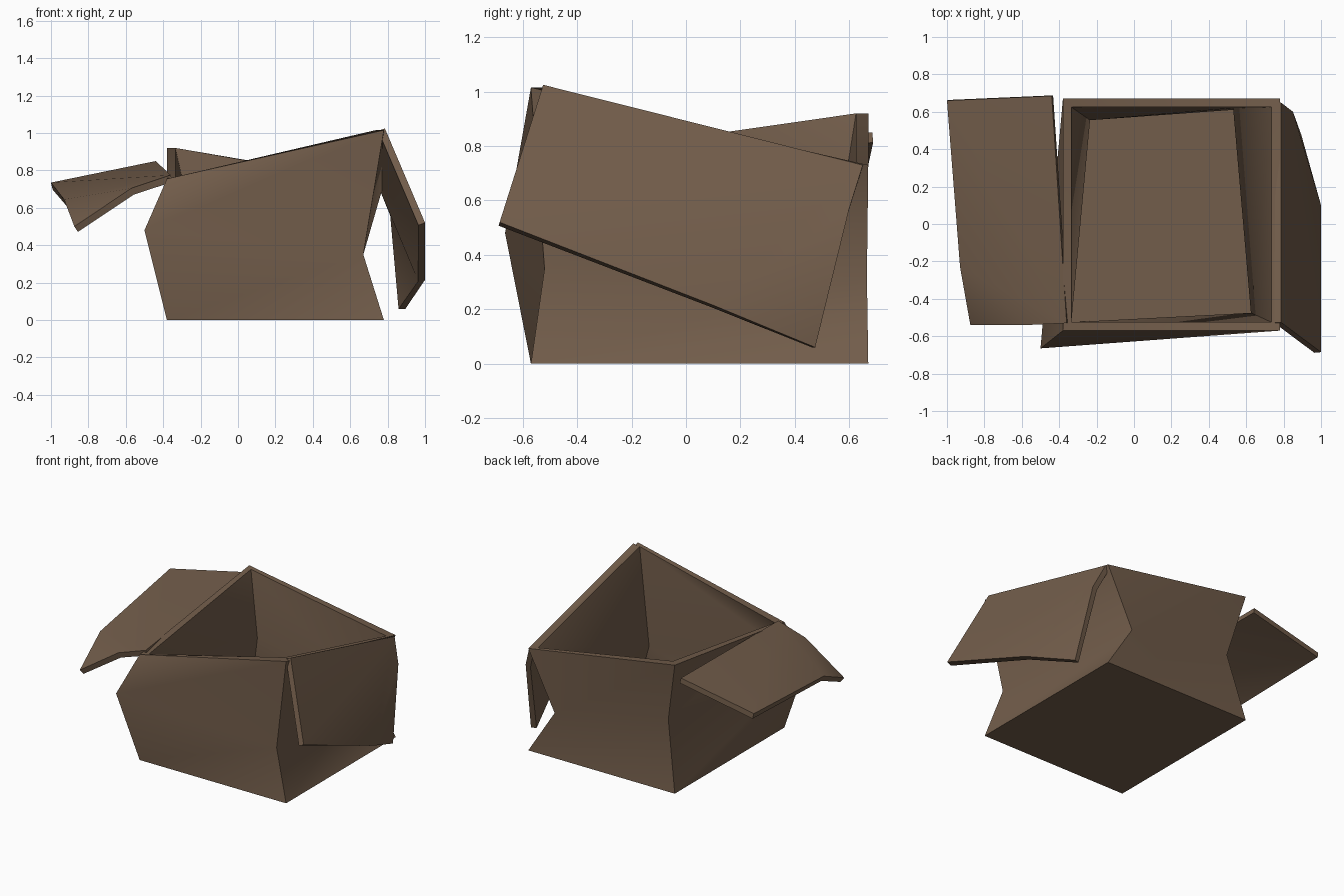
import bpy, bmesh, math

if "Cube" in bpy.data.objects:
    bpy.data.objects.remove(bpy.data.objects["Cube"])

card = bpy.data.materials.new("brown cardboard")
card.diffuse_color = (0.17, 0.11, 0.07, 1)
card.use_nodes = True
card.node_tree.nodes["Principled BSDF"].inputs["Base Color"].default_value = card.diffuse_color


def finish(name, bm):
    me = bpy.data.meshes.new(name)
    bm.to_mesh(me)
    bm.free()
    me.materials.append(card)
    ob = bpy.data.objects.new(name, me)
    bpy.context.collection.objects.link(ob)
    bpy.ops.object.select_all(action='DESELECT')
    bpy.context.view_layer.objects.active = ob
    ob.select_set(True)
    return ob


# crumpled box: corner rings (front left, front right, back right, back left)
T = 0.045
bottom = [(-.38, -.57, 0), (.78, -.57, 0), (.78, .67, 0), (-.38, .67, 0)]
crease = [(-.50, -.665, .48), (.67, -.52, .35), (.575, .665, .32), (-.28, .60, .48)]
rim = [(-.38, -.57, .755), (.78, -.57, 1.015), (.78, .67, .73), (-.38, .67, .92)]
INWARD = [(1, 1), (-1, 1), (-1, -1), (1, -1)]


def inset(ring, dz=0):
    return [(x + T * a, y + T * b, z + dz) for (x, y, z), (a, b) in zip(ring, INWARD)]


bm = bmesh.new()
rings = [[bm.verts.new(p) for p in r] for r in
         (bottom, crease, rim, inset(rim), inset(crease), inset(bottom, T))]
for i, (lo, hi) in enumerate(zip(rings, rings[1:])):
    for k in range(4):
        n = (k + 1) % 4
        if i < 2:       # outer wall, dented along one diagonal
            bm.faces.new((lo[k], lo[n], hi[n]))
            bm.faces.new((lo[k], hi[n], hi[k]))
        elif i > 2:     # inner wall, same diagonal
            bm.faces.new((lo[k], lo[n], hi[k]))
            bm.faces.new((lo[n], hi[n], hi[k]))
        else:           # flat rim
            bm.faces.new((lo[k], lo[n], hi[n], hi[k]))
bm.faces.new(rings[0][::-1])
bm.faces.new(rings[-1])
finish("box_body", bm)
bpy.ops.object.shade_smooth_by_angle(angle=math.radians(58))


# bent flaps: hinge triangle, middle strip and folded far corner, thickened inwards
def flap(name, hinge_a, hinge_b, far_a, fold_b, fold_a, tip):
    bm = bmesh.new()
    a, b, c, f, m, t = [bm.verts.new(p) for p in
                        (hinge_a, hinge_b, far_a, fold_b, fold_a, tip)]
    for face in ((a, c, b), (b, c, m), (b, m, f), (f, m, t)):
        bm.faces.new(face)
    ob = finish(name, bm)
    mod = ob.modifiers.new("thickness", 'SOLIDIFY')
    mod.thickness = 0.038
    mod.offset = -1
    bpy.ops.object.modifier_apply(modifier=mod.name)
    bpy.ops.object.shade_smooth_by_angle(angle=math.radians(45))


flap("right_flap", (.785, -.525, 1.025), (.785, .65, .73), (1.0, -.685, .52),
     (.85, .60, .57), (1.0, .10, .215), (.895, .475, .06))
flap("left_flap", (-.44, .685, .85), (-.36, -.53, .775), (-1.0, .66, .735),
     (-.57, -.54, .705), (-.93, -.23, .645), (-.875, -.54, .50))
